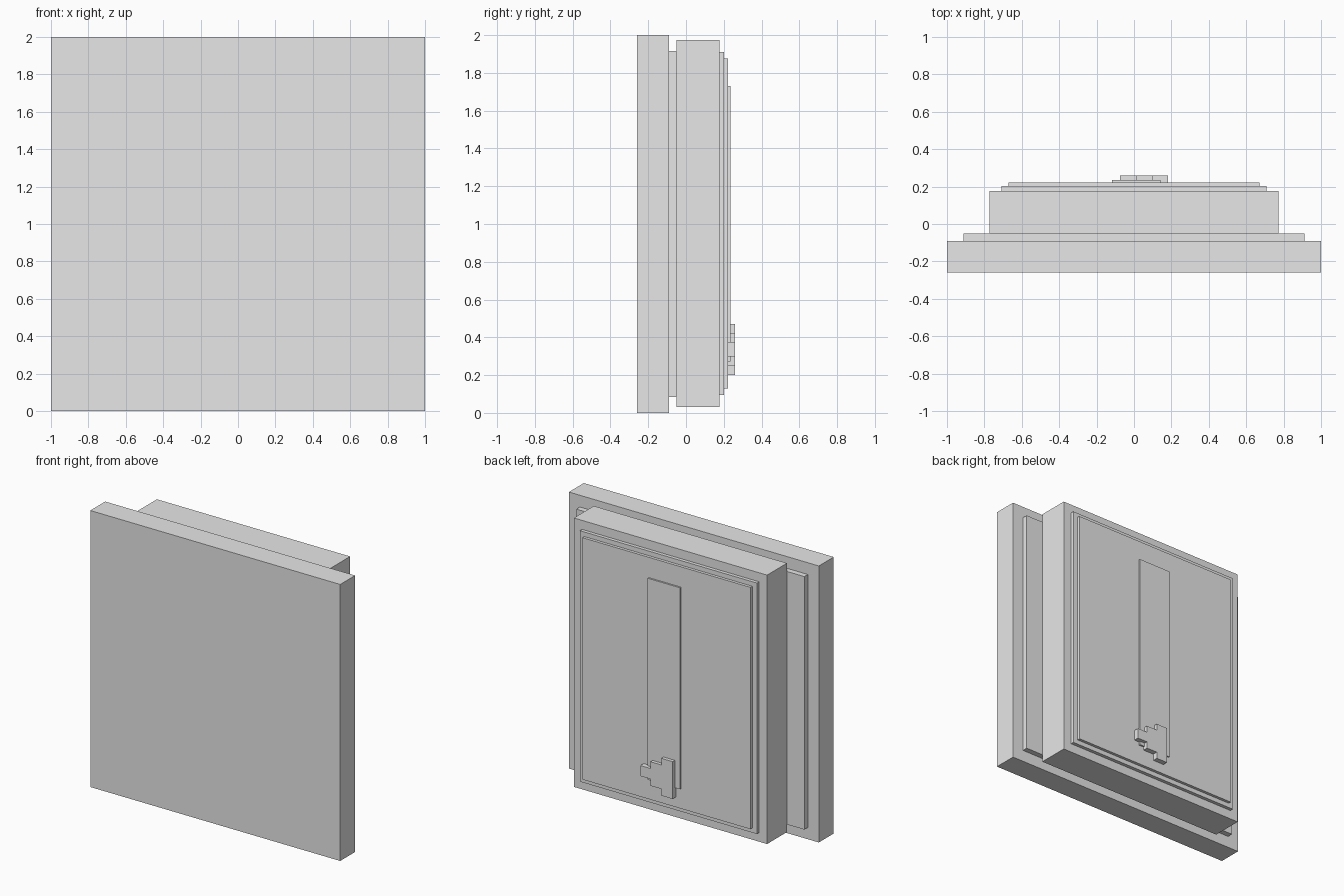
import bpy
import bmesh

cube = bpy.data.objects.get("Cube")
if cube:
    bpy.data.objects.remove(cube, do_unlink=True)

# Single plain grey
grey = bpy.data.materials.new("plain grey")
grey.use_nodes = True
colour = (0.8, 0.8, 0.8, 1.0)
grey.diffuse_color = colour
grey.node_tree.nodes["Principled BSDF"].inputs["Base Color"].default_value = colour


def slab(name, outline, y_front, y_back):
    """Extrude an (x, z) outline from y_front to y_back."""
    bm = bmesh.new()
    face = bm.faces.new([bm.verts.new((x, y_front, z)) for x, z in outline])
    result = bmesh.ops.extrude_face_region(bm, geom=[face])
    moved = [v for v in result["geom"] if isinstance(v, bmesh.types.BMVert)]
    bmesh.ops.translate(bm, verts=moved, vec=(0, y_back - y_front, 0))
    bmesh.ops.recalc_face_normals(bm, faces=bm.faces)
    mesh = bpy.data.meshes.new(name)
    bm.to_mesh(mesh)
    bm.free()
    mesh.materials.append(grey)
    obj = bpy.data.objects.new(name, mesh)
    bpy.context.collection.objects.link(obj)
    return obj


def rectangle(x0, x1, z0, z1):
    return [(x0, z0), (x1, z0), (x1, z1), (x0, z1)]


# Stacked layers: name, half width, bottom, top, front, back
layers = [
    ("front_panel", 1.0, 0.0, 2.0, -0.26, -0.09),
    ("panel_step", 0.912, 0.085, 1.915, -0.09, -0.05),
    ("body", 0.773, 0.03, 1.975, -0.05, 0.177),
    ("back_rim", 0.708, 0.095, 1.91, 0.177, 0.202),
    ("back_plate", 0.672, 0.128, 1.877, 0.202, 0.223),
]
for name, half, bottom, top, front, back in layers:
    slab(name, rectangle(-half, half, bottom, top), front, back)

# Slim upright strip on the back
slab("back_strip", rectangle(-0.117, 0.143, 0.273, 1.73), 0.223, 0.235)

# Stepped pointer: upper half outline mirrored about its centre line
centre = 0.336
steps = [(-0.075, 0.135), (0.015, 0.135), (0.015, 0.087),
         (0.102, 0.087), (0.102, 0.038), (0.183, 0.038)]
upper = [(x, centre + h) for x, h in steps]
lower = [(x, centre - h) for x, h in reversed(steps)]
slab("stepped_pointer", upper + lower, 0.223, 0.26)
